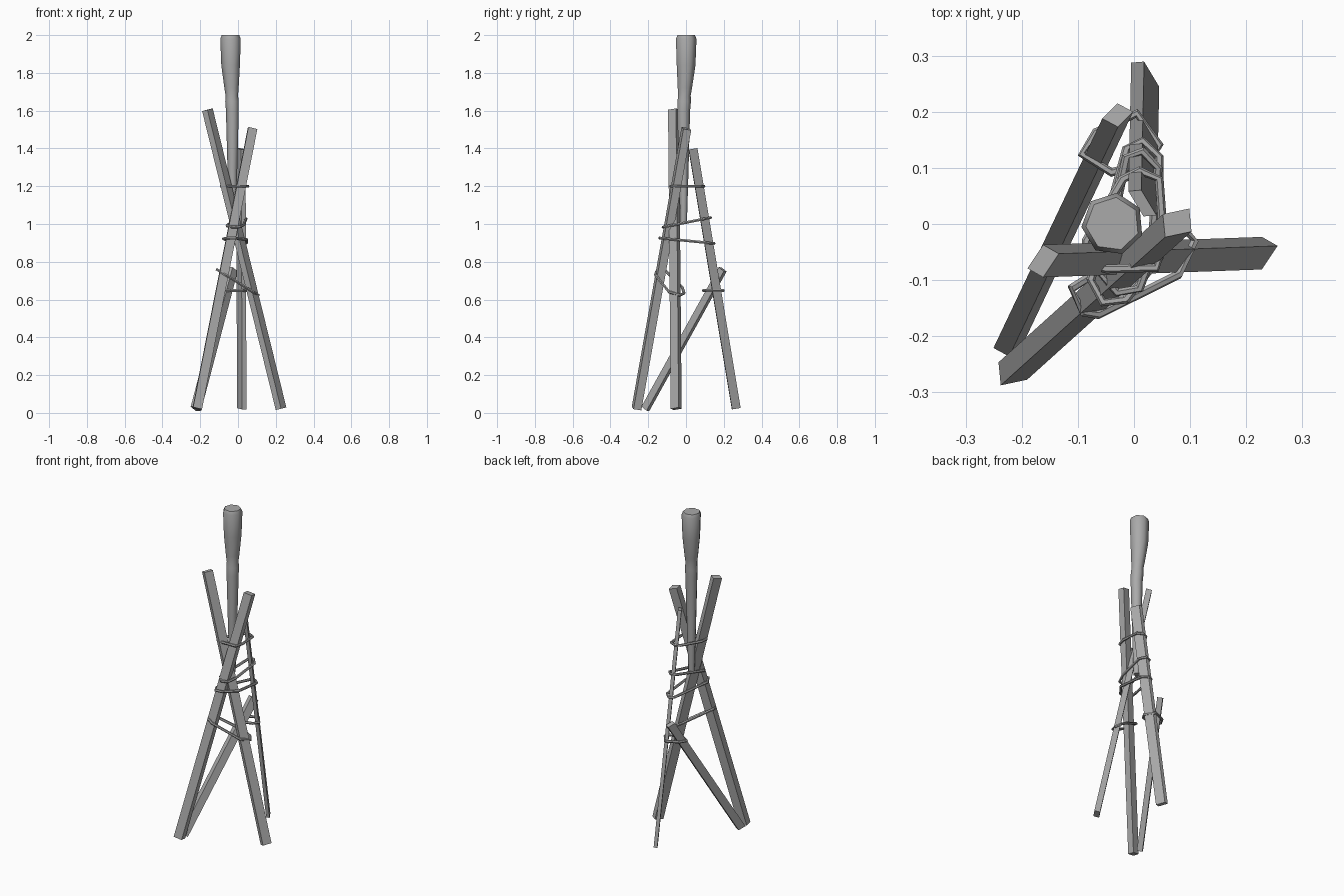
import bpy, bmesh, math
from mathutils import Vector

cube = bpy.data.objects.get("Cube")
if cube:
    bpy.data.objects.remove(cube, do_unlink=True)

grey = bpy.data.materials.new("plain_grey")
grey.use_nodes = True
colour = (0.4, 0.4, 0.4, 1)
grey.diffuse_color = colour
grey.node_tree.nodes["Principled BSDF"].inputs["Base Color"].default_value = colour


def finish(name, bm):
    bmesh.ops.recalc_face_normals(bm, faces=bm.faces)
    mesh = bpy.data.meshes.new(name)
    bm.to_mesh(mesh)
    bm.free()
    mesh.materials.append(grey)
    obj = bpy.data.objects.new(name, mesh)
    bpy.context.collection.objects.link(obj)
    return obj


def loft(name, rings, closed=False):
    """Skin a list of point rings; cap the ends or join them into a loop."""
    bm = bmesh.new()
    loops = [[bm.verts.new(p) for p in ring] for ring in rings]
    pairs = list(zip(loops, loops[1:]))
    if closed:
        pairs.append((loops[-1], loops[0]))
    else:
        bm.faces.new(loops[0])
        bm.faces.new(loops[-1])
    for low, high in pairs:
        for i in range(len(low)):
            j = (i + 1) % len(low)
            bm.faces.new((low[i], low[j], high[j], high[i]))
    return finish(name, bm)


def stick(name, foot, head, side_a, side_b):
    """Straight four-sided pole, cut square to its axis."""
    foot, head = Vector(foot), Vector(head)
    d = head - foot
    a, b = [Vector((x, y, -(x * d.x + y * d.y) / d.z)) / 2 for x, y in (side_a, side_b)]
    corners = (a + b, a - b, -a - b, b - a)
    loft(name, [[end + c for c in corners] for end in (foot, head)])


def rope(name, points, radius=0.008, sides=6):
    """Closed lashing with mitred corners."""
    pts = [Vector(p) for p in points]
    centre = sum(pts, Vector()) / len(pts)
    rings = []
    for i, p in enumerate(pts):
        t = (pts[(i + 1) % len(pts)] - pts[i - 1]).normalized()
        out = p - centre
        out = (out - t * out.dot(t)).normalized()
        up = t.cross(out)
        rings.append([p + radius * (out * math.cos(k * math.tau / sides)
                                    + up * math.sin(k * math.tau / sides))
                      for k in range(sides)])
    loft(name, rings, closed=True)


# Three crossing poles and a short brace
stick("front_pole", (-0.216, -0.262, 0.022), (0.077, 0.002, 1.505), (-0.004, 0.041), (0.047, 0.01))
stick("left_pole", (0.228, -0.052, 0.022), (-0.162, -0.066, 1.605), (-0.028, 0.016), (-0.028, -0.042))
stick("back_pole", (0.020, 0.266, 0.022), (0.015, 0.037, 1.398), (0.027, -0.045), (-0.023, -0.002))
stick("brace_pole", (-0.223, -0.215, 0.022), (-0.029, 0.194, 0.76), (0.027, 0.027), (0.028, -0.015))

# Torch: tapered handle, neck and thick head as (radius, height)
profile = [(0.018, 1.0), (0.027, 1.3), (0.035, 1.6), (0.037, 1.65), (0.034, 1.68),
           (0.039, 1.72), (0.051, 1.84), (0.056, 1.98), (0.048, 2.0)]
rings = []
for r, z in profile:
    lean = min(max((z - 1.6) / 0.25, 0), 1)
    cx, cy = -0.029 - 0.009 * lean, -0.013 * (1 - lean)
    rings.append([(cx + r * math.cos(k * math.tau / 7 + 0.54),
                   cy + r * math.sin(k * math.tau / 7 + 0.54), z) for k in range(7)])
torch = loft("torch", rings)
bpy.ops.object.select_all(action="DESELECT")
torch.select_set(True)
bpy.context.view_layer.objects.active = torch
bpy.ops.object.shade_smooth_by_angle(angle=math.radians(55))


# Lashings: plan outline plus a height that slopes along x and y
def lashing(name, outline, height, slope_x=0, slope_y=0):
    rope(name, [(x, y, height + slope_x * x + slope_y * y) for x, y in outline])


lashing("top_rope", [(-0.09, -0.07), (-0.05, -0.08), (0.04, -0.078), (0.053, -0.03),
                     (0.045, 0.08), (0.01, 0.095), (-0.02, 0.08), (-0.085, -0.03)], 1.2)
lashing("upper_rope", [(-0.058, -0.09), (-0.03, -0.122), (0.01, -0.115), (0.03, -0.06),
                       (0.043, 0.1), (0.015, 0.13), (-0.013, 0.12)], 1.008, 0, 0.2)
lashing("middle_rope", [(-0.077, -0.1), (-0.055, -0.14), (-0.015, -0.135), (0.045, -0.06),
                        (0.045, 0.12), (0.015, 0.148), (-0.013, 0.135)], 0.912, 0, -0.1)
lashing("lower_rope", [(-0.112, -0.115), (-0.09, -0.158), (-0.065, -0.162), (0.08, -0.09),
                       (0.108, -0.03), (0.09, -0.01), (0.04, -0.02)], 0.69, -0.62)
lashing("brace_rope", [(-0.093, 0.125), (-0.068, 0.163), (0.005, 0.197), (0.045, 0.14),
                       (0.025, 0.11), (-0.04, 0.092)], 0.648)
